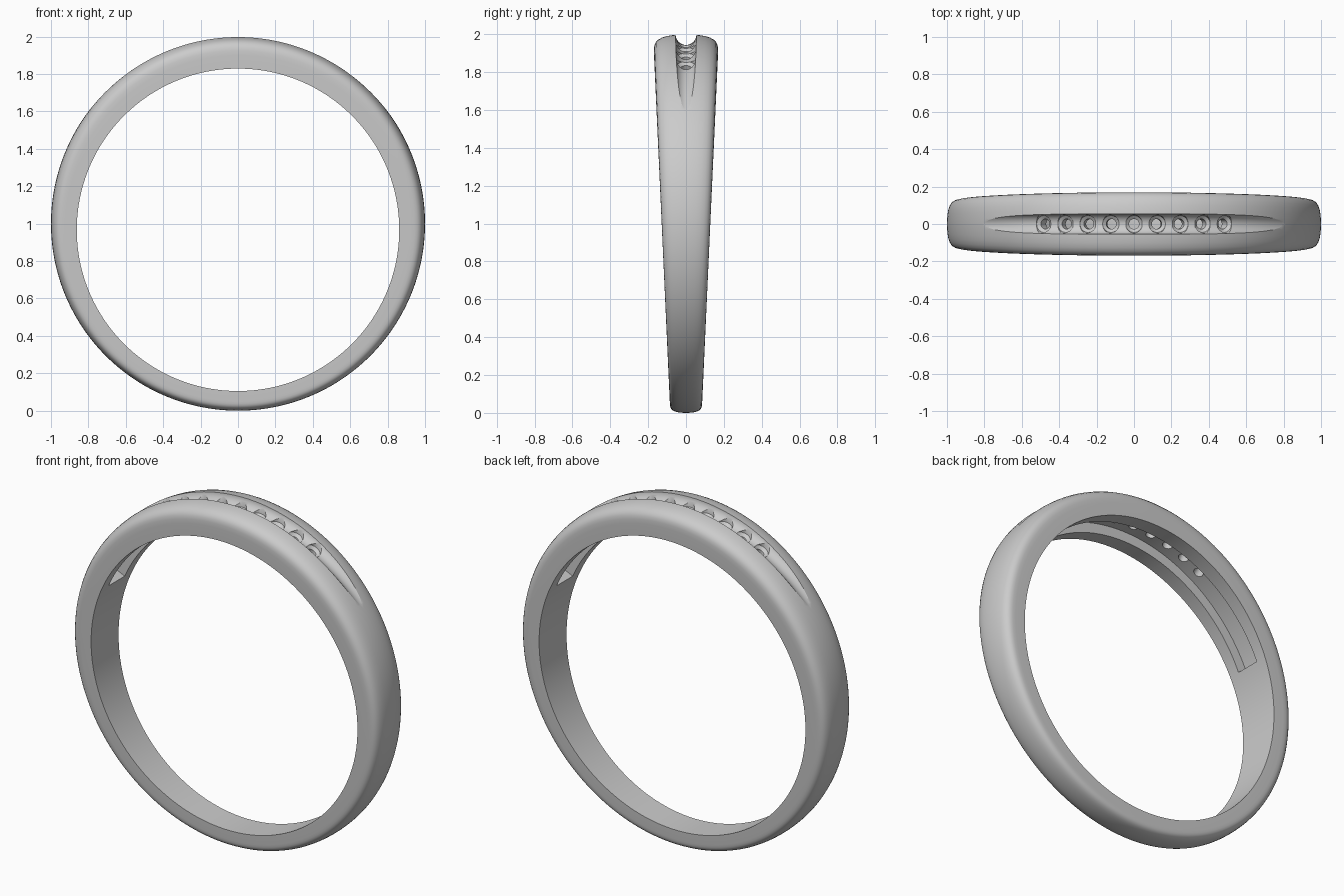
import bpy, bmesh
from math import sin, cos, pi, radians
from mathutils import Vector, Matrix

cube = bpy.data.objects.get("Cube")
if cube:
    bpy.data.objects.remove(cube)

metal = bpy.data.materials.new("grey metal")
metal.use_nodes = True
GREY = (0.6, 0.6, 0.6, 1)
metal.diffuse_color = GREY
metal.node_tree.nodes["Principled BSDF"].inputs["Base Color"].default_value = GREY


def finish(bm, name):
    bmesh.ops.recalc_face_normals(bm, faces=bm.faces)
    mesh = bpy.data.meshes.new(name)
    bm.to_mesh(mesh)
    bm.free()
    mesh.materials.append(metal)
    obj = bpy.data.objects.new(name, mesh)
    bpy.context.collection.objects.link(obj)
    return obj


def on_arc(radius, centre_z, t, y=0):
    """Point on an upright circle, t measured from the top."""
    return Vector((radius * sin(t), y, centre_z + radius * cos(t)))


def sweep(name, angles, section, closed):
    """Skin a loop of points around the ring."""
    bm = bmesh.new()
    loops = [[bm.verts.new(p) for p in section(t)] for t in angles]
    n = len(loops[0])
    for i in range(len(loops) - (not closed)):
        a, b = loops[i], loops[(i + 1) % len(loops)]
        for j in range(n):
            k = (j + 1) % n
            bm.faces.new((a[j], a[k], b[k], b[j]))
    if not closed:
        bm.faces.new(loops[0])
        bm.faces.new(loops[-1])
    return finish(bm, name)


def span(limit, steps):
    return [radians(limit) * (2 * i / steps - 1) for i in range(steps + 1)]


# Band: domed outside, off-centre bore, sides tapering toward the bottom
INNER_R, INNER_Z = 0.862, 0.967
DOME = [(0, 0), (.2, .001), (.4, .004), (.58, .009), (.73, .017),
        (.84, .027), (.92, .04), (.97, .056), (.992, .075), (1, .1)]


def band_section(t):
    right = []
    for frac, drop in DOME:
        p = on_arc(1 - drop * (0.75 + 0.25 * cos(t)), 1, t)
        p.y = frac * (0.083 + 0.0455 * p.z)
        right.append(p)
    p = on_arc(INNER_R, INNER_Z, t)
    p.y = 0.083 + 0.0455 * p.z
    right.append(p)
    left = [Vector((q.x, -q.y, q.z)) for q in reversed(right[1:])]
    return right + left


band = sweep("ring_band", [2 * pi * i / 192 for i in range(192)], band_section, True)

# Outer groove: round channel running out toward both shoulders
GROOVE_R, GROOVE_Z, TUBE = 1.152, 0.848, 0.055


def groove_section(t):
    return [on_arc(GROOVE_R + TUBE * cos(a), GROOVE_Z, t, TUBE * sin(a))
            for a in (2 * pi * i / 32 for i in range(32))]


groove = sweep("groove_cutter", span(58, 97), groove_section, False)


# Inner channel: square-ended recess along the upper bore
def channel_section(t):
    return [on_arc(r, INNER_Z, t, y) for r, y in
            ((0.8, -0.075), (0.8, 0.075), (0.921, 0.075), (0.921, -0.075))]


channel = sweep("inner_channel_cutter", span(65.8, 81), channel_section, False)

# Nine stone seats with through holes, following the groove floor
bm = bmesh.new()
LEVELS = ((0.055, 0.05), (0.038, 0.05), (0.0, 0.045), (-0.014, 0.027), (-0.12, 0.027))
for i in range(-4, 5):
    t = radians(7.5 * i)
    direction = Vector((sin(t), 0, cos(t)))
    shift = GROOVE_Z - 1
    floor_r = shift * cos(t) + (GROOVE_R ** 2 - (shift * sin(t)) ** 2) ** 0.5 - TUBE
    place = Matrix.Translation(on_arc(floor_r, 1, t)) @ Matrix.Rotation(t, 4, 'Y')
    rings = [[bm.verts.new(place @ Vector((r * cos(a), r * sin(a), h)))
              for a in (2 * pi * (k + 0.5) / 24 for k in range(24))] for h, r in LEVELS]
    for a, b in zip(rings, rings[1:]):
        for k in range(24):
            m = (k + 1) % 24
            bm.faces.new((a[k], a[m], b[m], b[k]))
    bm.faces.new(rings[0])
    bm.faces.new(rings[-1])
seats = finish(bm, "stone_seat_cutter")

# Cut everything out of the band
bpy.ops.object.select_all(action='DESELECT')
bpy.context.view_layer.objects.active = band
band.select_set(True)
for cutter in (groove, channel, seats):
    cutter.hide_render = True
    mod = band.modifiers.new(cutter.name, 'BOOLEAN')
    mod.operation = 'DIFFERENCE'
    mod.solver = 'EXACT'
    mod.object = cutter
    bpy.ops.object.modifier_apply(modifier=mod.name)
    bpy.data.objects.remove(cutter)

bpy.ops.object.shade_smooth_by_angle(angle=radians(30))
